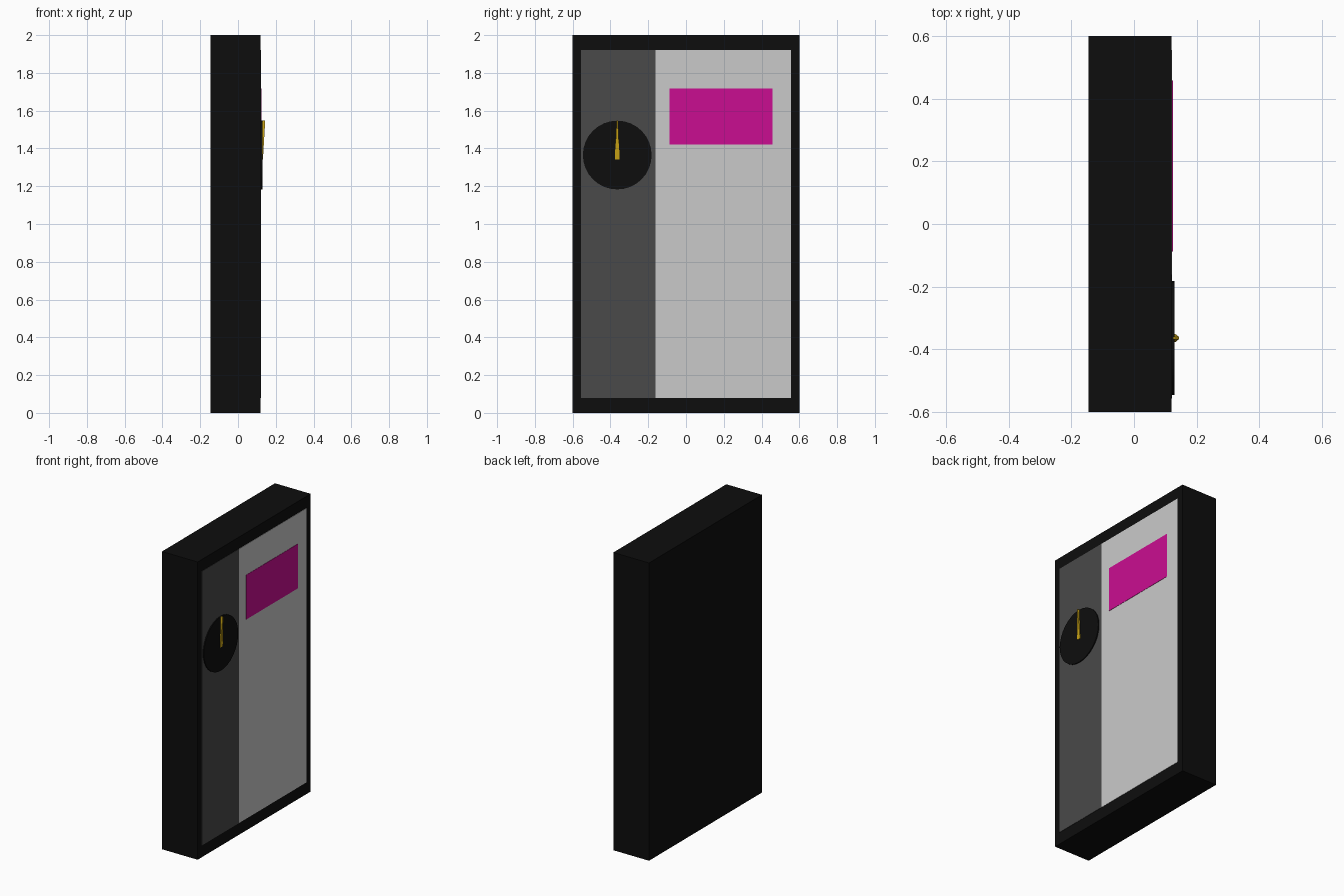
import bpy, bmesh, math

if "Cube" in bpy.data.objects:
    bpy.data.objects.remove(bpy.data.objects["Cube"])

def material(name, rgb):
    m = bpy.data.materials.new(name)
    m.diffuse_color = (*rgb, 1)
    m.use_nodes = True
    m.node_tree.nodes["Principled BSDF"].inputs["Base Color"].default_value = m.diffuse_color
    return m

black = material("black", (0.004, 0.004, 0.004))
dark_grey = material("dark grey", (0.068, 0.068, 0.068))
light_grey = material("light grey", (0.59, 0.59, 0.59))
magenta = material("magenta", (0.59, 0.004, 0.285))
gold = material("gold", (0.59, 0.37, 0.008))

def box(name, x, y, z, mat):
    """Box from (min, max) ranges."""
    bpy.ops.mesh.primitive_cube_add(size=1)
    ob = bpy.context.object
    ob.name = name
    for v in ob.data.vertices:
        v.co = [r[0] if c < 0 else r[1] for c, r in zip(v.co, (x, y, z))]
    ob.data.materials.append(mat)
    return ob

FACE = 0.12  # x of the door side of the cabinet

# Cabinet body
box("cabinet", (-0.145, FACE), (-0.6, 0.6), (0, 2), black)

# Door panels and label, thin plates on the right side
box("dark_panel", (FACE - 0.004, FACE + 0.002), (-0.557, -0.161), (0.08, 1.922), dark_grey)
box("light_panel", (FACE - 0.004, FACE + 0.002), (-0.161, 0.555), (0.08, 1.922), light_grey)
box("label_plate", (FACE - 0.003, FACE + 0.004), (-0.087, 0.458), (1.42, 1.718), magenta)

# Round dial
DIAL_Y, DIAL_Z = -0.364, 1.365
bpy.ops.mesh.primitive_cylinder_add(vertices=32, radius=0.182, depth=0.012,
                                    location=(0.123, DIAL_Y, DIAL_Z),
                                    rotation=(0, math.pi / 2, 0))
dial = bpy.context.object
dial.name = "dial"
dial.data.materials.append(black)
bpy.ops.object.shade_smooth_by_angle()

# Pointer: wedge that narrows and rises off the dial towards its tip
pointer = box("pointer", (0.126, 0.132), (DIAL_Y - 0.013, DIAL_Y + 0.013), (1.342, 1.547), gold)
for v in pointer.data.vertices:
    if v.co.z > 1.4:
        v.co.y = DIAL_Y + (v.co.y - DIAL_Y) * 0.25
        if v.co.x > 0.13:
            v.co.x = 0.144
